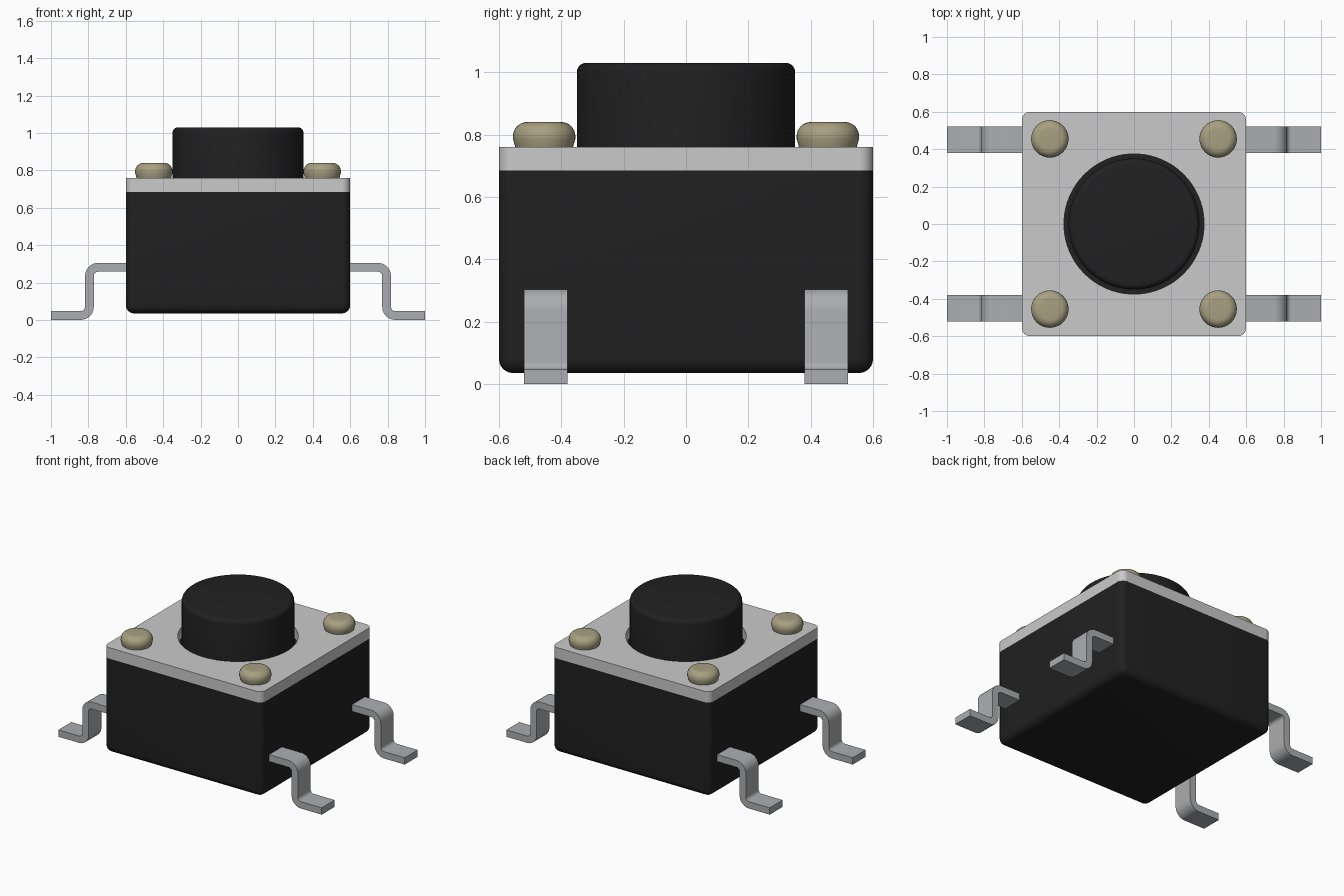
import bpy, bmesh, math

if "Cube" in bpy.data.objects:
    bpy.data.objects.remove(bpy.data.objects["Cube"])


def material(name, rgb):
    m = bpy.data.materials.new(name)
    m.diffuse_color = (*rgb, 1)
    m.use_nodes = True
    m.node_tree.nodes["Principled BSDF"].inputs["Base Color"].default_value = m.diffuse_color
    return m


BLACK = material("black plastic", (0.015, 0.015, 0.015))
PLATE = material("light grey plate", (0.59, 0.59, 0.59))
STEEL = material("lead steel", (0.41, 0.42, 0.44))
BRASS = material("dull brass", (0.39, 0.35, 0.22))


def finish(name, bm, mat, smooth=True):
    bmesh.ops.recalc_face_normals(bm, faces=bm.faces)
    me = bpy.data.meshes.new(name)
    bm.to_mesh(me)
    bm.free()
    me.materials.append(mat)
    ob = bpy.data.objects.new(name, me)
    bpy.context.collection.objects.link(ob)
    if smooth:
        bpy.ops.object.select_all(action='DESELECT')
        ob.select_set(True)
        bpy.context.view_layer.objects.active = ob
        bpy.ops.object.shade_smooth_by_angle(angle=math.radians(35))
    return ob


def arc(cx, cy, r, a0, a1, n):
    """Points on an arc, angles in degrees."""
    angles = [math.radians(a0 + (a1 - a0) * i / n) for i in range(n + 1)]
    return [(cx + r * math.cos(a), cy + r * math.sin(a)) for a in angles]


def revolve(name, profile, centre, mat, sides=64):
    """Closed solid of revolution from (radius, z) points, capped at both ends."""
    bm = bmesh.new()
    rings = []
    for r, z in profile:
        rings.append([bm.verts.new((centre[0] + r * math.cos(2 * math.pi * i / sides),
                                    centre[1] + r * math.sin(2 * math.pi * i / sides), z))
                      for i in range(sides)])
    for a, b in zip(rings, rings[1:]):
        for i in range(sides):
            j = (i + 1) % sides
            bm.faces.new((a[i], a[j], b[j], b[i]))
    bm.faces.new(rings[0])
    bm.faces.new(rings[-1])
    return finish(name, bm, mat)


# Body: box with rounded vertical and bottom edges, sharp top
bm = bmesh.new()
bmesh.ops.create_cube(bm, size=1)
for v in bm.verts:
    v.co = (v.co.x * 1.2, v.co.y * 1.2, 0.685 if v.co.z > 0 else 0.035)
edges = [e for e in bm.edges if min(v.co.z for v in e.verts) < 0.1]
bmesh.ops.bevel(bm, geom=edges, offset=0.045, segments=6, profile=0.5, affect='EDGES')
finish("body", bm, BLACK)

# Cover plate: rounded square with a round opening
outer, inner = [], []
for q in range(4):
    a = 90 * q
    cx, cy = [(1, 1), (-1, 1), (-1, -1), (1, -1)][q]
    outer += arc(cx * 0.555, cy * 0.555, 0.045, a, a + 90, 16)
    inner += arc(0, 0, 0.375, a + 2.65, a + 87.35, 16)
bm = bmesh.new()
loops = [[bm.verts.new((x, y, z)) for x, y in pts]
         for pts, z in ((outer, 0.685), (outer, 0.76), (inner, 0.76), (inner, 0.685))]
for k in range(4):
    a, b = loops[k], loops[(k + 1) % 4]
    for i in range(len(a)):
        j = (i + 1) % len(a)
        bm.faces.new((a[i], a[j], b[j], b[i]))
finish("cover_plate", bm, PLATE)

# Push button
revolve("button", [(0.35, 0.66)] + arc(0.32, 1.0, 0.03, 0, 90, 6), (0, 0), BLACK, 96)

# Rivets at the plate corners
for sx in (-1, 1):
    for sy in (-1, 1):
        profile = [(0.09, 0.75), (0.094, 0.765), (0.1, 0.785)] + arc(0.055, 0.795, 0.045, 0, 90, 8)
        revolve("rivet", profile, (sx * 0.45, sy * 0.455), BRASS, 40)

# Gull-wing leads: bent strip outline in x-z, extruded along y
T, R_OUT, R_IN = 0.047, 0.07, 0.023
top = [(0.55, 0.305)] + arc(0.818 - R_OUT, 0.305 - R_OUT, R_OUT, 90, 0, 6)
top += arc(0.818 + R_IN, T + R_IN, R_IN, 180, 270, 6) + [(1.0, T)]
low = [(1.0, 0.0)] + arc(0.818 + R_IN, R_OUT, R_OUT, 270, 180, 6)
low += arc(0.818 - R_OUT, 0.305 - R_OUT, R_IN, 0, 90, 6) + [(0.55, 0.305 - T)]
n = len(top)
outline = top + low
for sx in (-1, 1):
    for y in (-0.45, 0.45):
        bm = bmesh.new()
        f, b = [[bm.verts.new((sx * x, y + d, z)) for x, z in outline] for d in (-0.07, 0.07)]
        m = len(outline)
        for i in range(m):
            j = (i + 1) % m
            bm.faces.new((f[i], f[j], b[j], b[i]))
        # side walls as quads between the upper and lower curves
        for side in (f, b):
            for i in range(n - 1):
                bm.faces.new((side[i], side[i + 1], side[m - 2 - i], side[m - 1 - i]))
        finish("lead", bm, STEEL)
